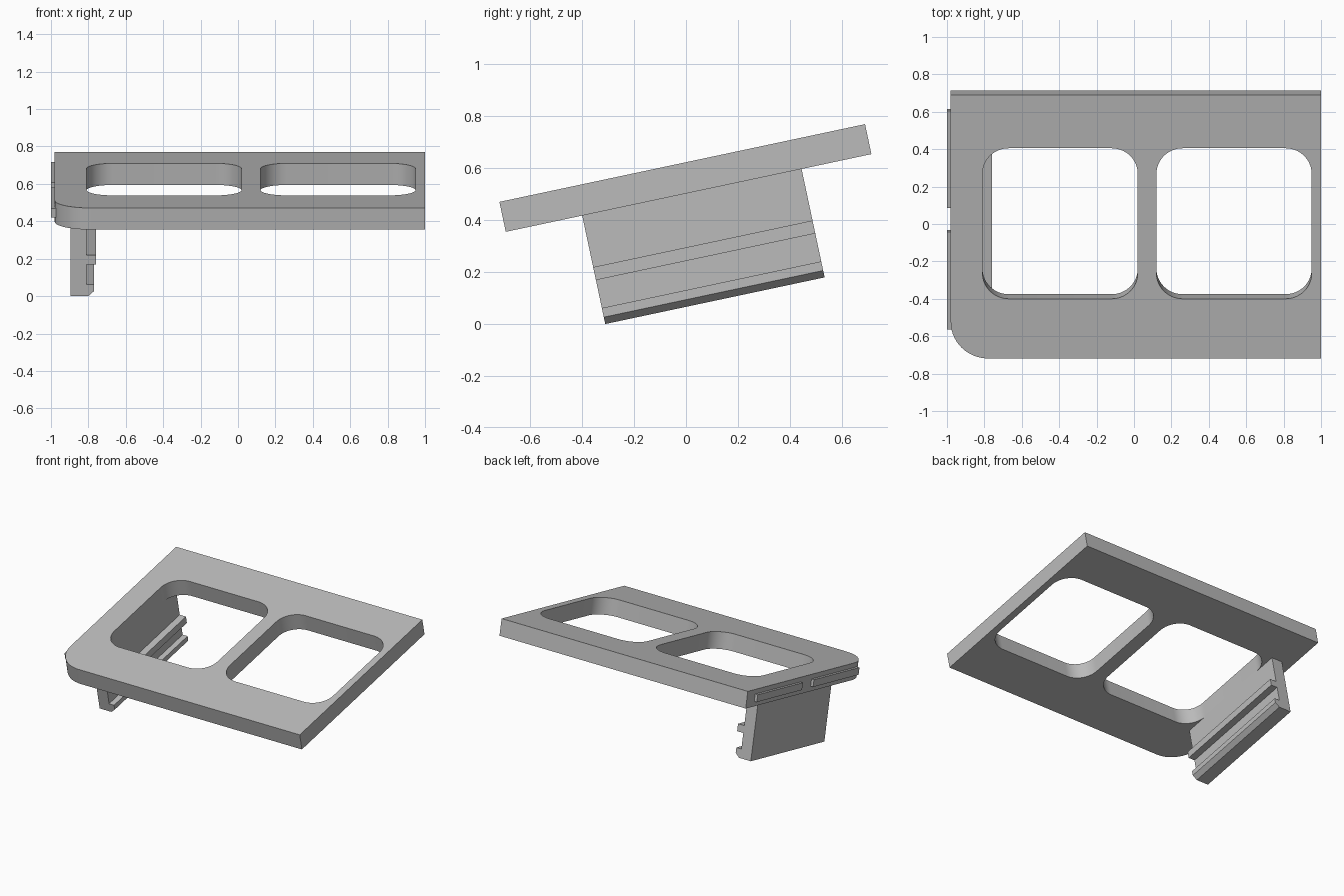
import bpy, bmesh, math
from mathutils import Matrix, Vector

cube = bpy.data.objects.get("Cube")
if cube:
    bpy.data.objects.remove(cube, do_unlink=True)

# Single matte grey
grey = bpy.data.materials.new("grey plastic")
grey.use_nodes = True
colour = (0.5, 0.5, 0.5, 1)
grey.diffuse_color = colour
grey.node_tree.nodes["Principled BSDF"].inputs["Base Color"].default_value = colour

# The whole bracket is tilted; parts are built flat, with the plate's underside at z = 0
TILT = Matrix.Translation((0, 0.01, 0.505)) @ Matrix.Rotation(math.radians(12), 4, "X")
THICK = 0.118


def rounded_rect(x0, x1, y0, y1, radii, steps=14):
    """Outline running from the front -x corner anticlockwise, one radius per corner."""
    corners = [(x0, y0, 1, 1, 180), (x1, y0, -1, 1, 270),
               (x1, y1, -1, -1, 0), (x0, y1, 1, -1, 90)]
    pts = []
    for (x, y, sx, sy, start), r in zip(corners, radii):
        n = steps if r else 0
        for i in range(n + 1):
            a = math.radians(start + 90 * i / max(n, 1))
            pts.append((x + sx * r + r * math.cos(a), y + sy * r + r * math.sin(a)))
    return pts


def extrude_outlines(name, outlines, depth, place):
    """Filled outline (further outlines become holes), extruded and placed."""
    curve = bpy.data.curves.new(name, "CURVE")
    curve.dimensions = "2D"
    curve.fill_mode = "BOTH"
    curve.extrude = depth / 2
    for pts in outlines:
        spline = curve.splines.new("POLY")
        spline.points.add(len(pts) - 1)
        for p, (x, y) in zip(spline.points, pts):
            p.co = (x, y, 0, 1)
        spline.use_cyclic_u = True
    obj = bpy.data.objects.new(name, curve)
    bpy.context.collection.objects.link(obj)
    bpy.ops.object.select_all(action="DESELECT")
    obj.select_set(True)
    bpy.context.view_layer.objects.active = obj
    bpy.ops.object.convert(target="MESH")
    obj = bpy.context.view_layer.objects.active
    bm = bmesh.new()
    bm.from_mesh(obj.data)
    bmesh.ops.remove_doubles(bm, verts=bm.verts, dist=0.0005)
    bm.transform(TILT @ place)
    bmesh.ops.recalc_face_normals(bm, faces=bm.faces)
    bm.to_mesh(obj.data)
    bm.free()
    obj.data.materials.clear()
    obj.data.materials.append(grey)
    bpy.ops.object.shade_smooth_by_angle(angle=math.radians(30))
    return obj


# Plate with one rounded front corner and two rounded openings
openings = [rounded_rect(x, x + 0.83, -0.394, 0.429, [0.14] * 4) for x in (-0.81, 0.12)]
plate = rounded_rect(-0.98, 1.0, -0.72, 0.72, [0.2, 0, 0, 0])
extrude_outlines("plate", [plate] + openings, THICK, Matrix.Translation((0, 0, THICK / 2)))

# Clip leg: cross-section in x and z with a ridge and a chamfered foot, run along y
profile = [(-0.895, 0.01), (-0.895, -0.427), (-0.80, -0.427), (-0.77, -0.40),
           (-0.77, -0.364), (-0.81, -0.364), (-0.81, -0.254), (-0.76, -0.254),
           (-0.76, -0.203), (-0.81, -0.203), (-0.81, 0.01)]
along_y = Matrix.Translation((0, 0.013, 0)) @ Matrix.Rotation(math.radians(90), 4, "X")
extrude_outlines("clip_leg", [profile], 0.864, along_y)

# Two thin rails on the side edge
for name, y0, y1 in (("front_side_rail", -0.57, -0.035), ("back_side_rail", 0.095, 0.626)):
    rail = rounded_rect(-1.0, -0.96, y0, y1, [0] * 4)
    extrude_outlines(name, [rail], 0.05, Matrix.Translation((0, 0, 0.06)))
